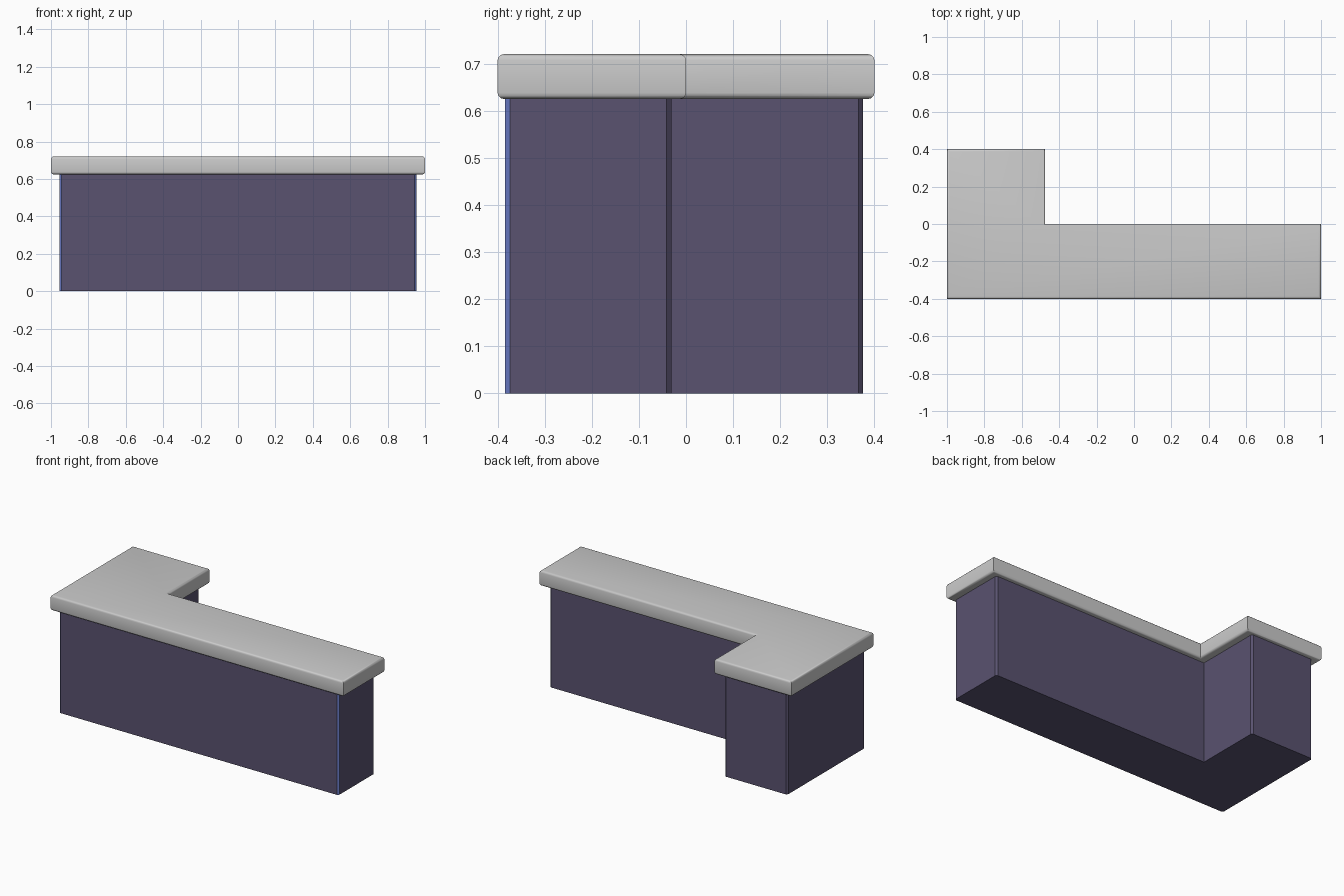
import bpy, bmesh

if "Cube" in bpy.data.objects:
    bpy.data.objects.remove(bpy.data.objects["Cube"])


def material(name, color):
    m = bpy.data.materials.new(name)
    m.diffuse_color = (*color, 1)
    m.use_nodes = True
    m.node_tree.nodes["Principled BSDF"].inputs["Base Color"].default_value = m.diffuse_color
    return m


def l_prism(name, outline, z0, z1):
    """Extrude a closed plan outline from z0 to z1."""
    bm = bmesh.new()
    face = bm.faces.new([bm.verts.new((x, y, z0)) for x, y in outline])
    ext = bmesh.ops.extrude_face_region(bm, geom=[face], use_keep_orig=True)
    for v in ext["geom"]:
        if isinstance(v, bmesh.types.BMVert):
            v.co.z = z1
    bmesh.ops.recalc_face_normals(bm, faces=bm.faces)
    me = bpy.data.meshes.new(name)
    ob = bpy.data.objects.new(name, me)
    bpy.context.collection.objects.link(ob)
    return ob, bm


def finish(ob, bm):
    bm.normal_update()
    bm.to_mesh(ob.data)
    bm.free()
    bpy.ops.object.select_all(action='DESELECT')
    ob.select_set(True)
    bpy.context.view_layer.objects.active = ob
    bpy.ops.object.shade_smooth_by_angle(angle=0.6)


def l_outline(x0, x1, xi, y0, y1, yi):
    return [(x0, y0), (x1, y0), (x1, yi), (xi, yi), (xi, y1), (x0, y1)]


# Countertop slab with rounded horizontal edges and sharp mitred corners
top, bm = l_prism("countertop", l_outline(-1, 1, -0.475, -0.4, 0.4, 0), 0.625, 0.72)
rims = [e for e in bm.edges if abs(e.verts[0].co.z - e.verts[1].co.z) < 1e-4]
bmesh.ops.bevel(bm, geom=rims, offset=0.013, segments=3, profile=0.5, affect='EDGES')
finish(top, bm)

# Counter body with narrow chamfers on the outer upright corners
base, bm = l_prism("counter_body",
                   l_outline(-0.955, 0.955, -0.525, -0.384, 0.376, -0.031), 0, 0.627)
base.data.materials.append(material("dark_panel", (0.10, 0.085, 0.16)))
base.data.materials.append(material("blue_trim", (0.16, 0.22, 0.62)))
posts = [e for e in bm.edges
         if abs(e.verts[0].co.z - e.verts[1].co.z) > 0.1
         and not (abs(e.verts[0].co.x + 0.525) < 1e-3 and e.verts[0].co.y < 0)]
bmesh.ops.bevel(bm, geom=posts, offset=0.01, segments=1, affect='EDGES')

# Blue trim on the two front corner chamfers
bm.normal_update()
for f in bm.faces:
    f.material_index = int(f.normal.y < -0.3 and abs(f.normal.x) > 0.3)
finish(base, bm)
